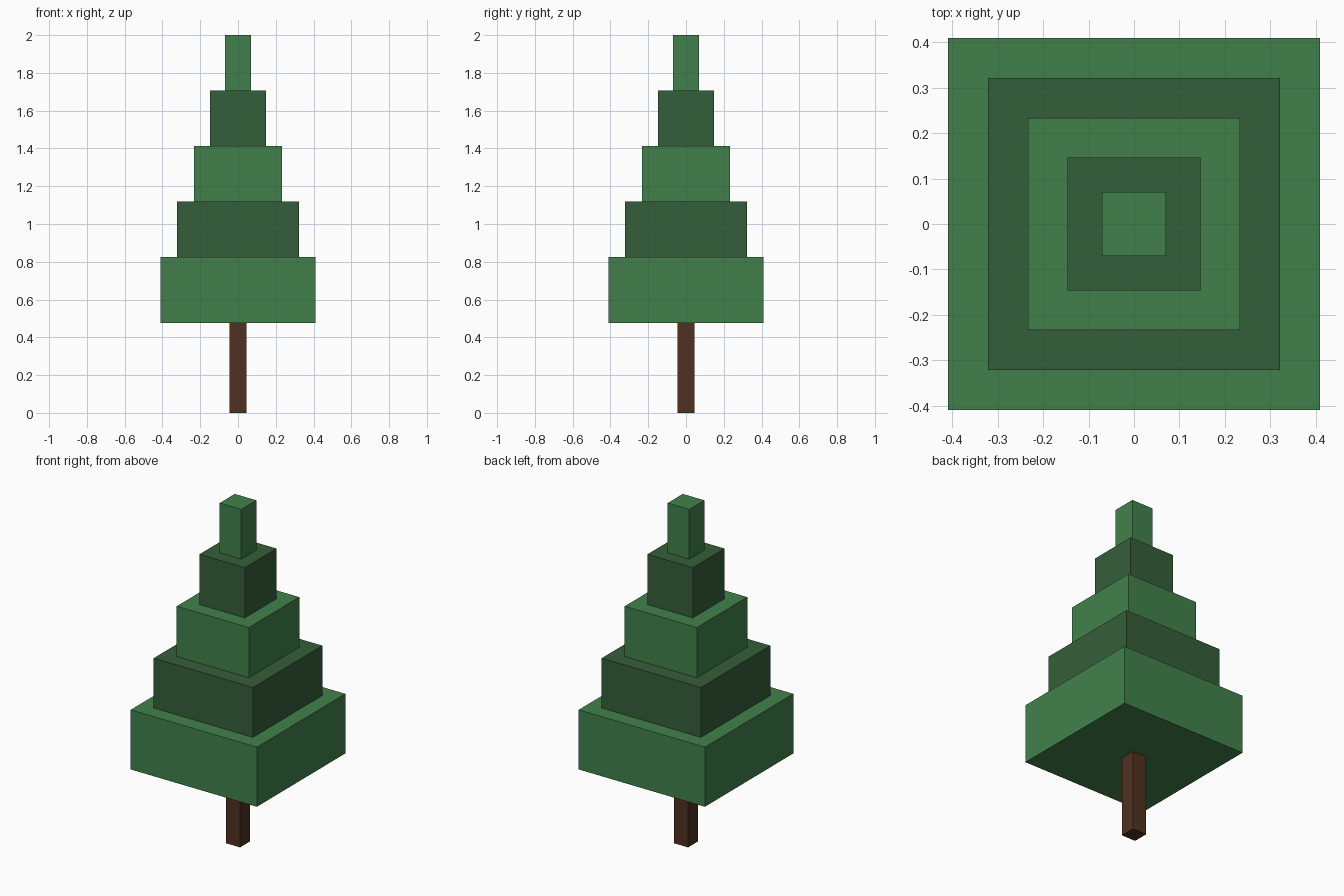
import bpy
import bmesh

cube = bpy.data.objects.get("Cube")
if cube:
    bpy.data.objects.remove(cube, do_unlink=True)


def make_material(name, color):
    mat = bpy.data.materials.new(name)
    mat.use_nodes = True
    mat.diffuse_color = (*color, 1)
    mat.node_tree.nodes["Principled BSDF"].inputs["Base Color"].default_value = (*color, 1)
    return mat


def block(name, half, bottom, top, mat):
    """Square block centred on the z axis."""
    bm = bmesh.new()
    bmesh.ops.create_cube(bm, size=1)
    for v in bm.verts:
        v.co.x *= 2 * half
        v.co.y *= 2 * half
        v.co.z = top if v.co.z > 0 else bottom
    mesh = bpy.data.meshes.new(name)
    bm.to_mesh(mesh)
    bm.free()
    mesh.materials.append(mat)
    obj = bpy.data.objects.new(name, mesh)
    bpy.context.scene.collection.objects.link(obj)
    return obj


light_green = make_material("light green", (0.053, 0.22, 0.07))
dark_green = make_material("dark green", (0.036, 0.112, 0.042))
brown = make_material("bark brown", (0.082, 0.031, 0.015))

# Trunk
block("trunk", 0.046, 0, 0.475, brown)

# Foliage tiers, stacked from widest to narrowest in alternating greens
half_widths = [0.41, 0.322, 0.234, 0.147, 0.07]
heights = [0.475, 0.825, 1.118, 1.413, 1.708, 2.0]
for i, half in enumerate(half_widths):
    block(f"foliage_tier_{i + 1}", half, heights[i], heights[i + 1],
          dark_green if i % 2 else light_green)
